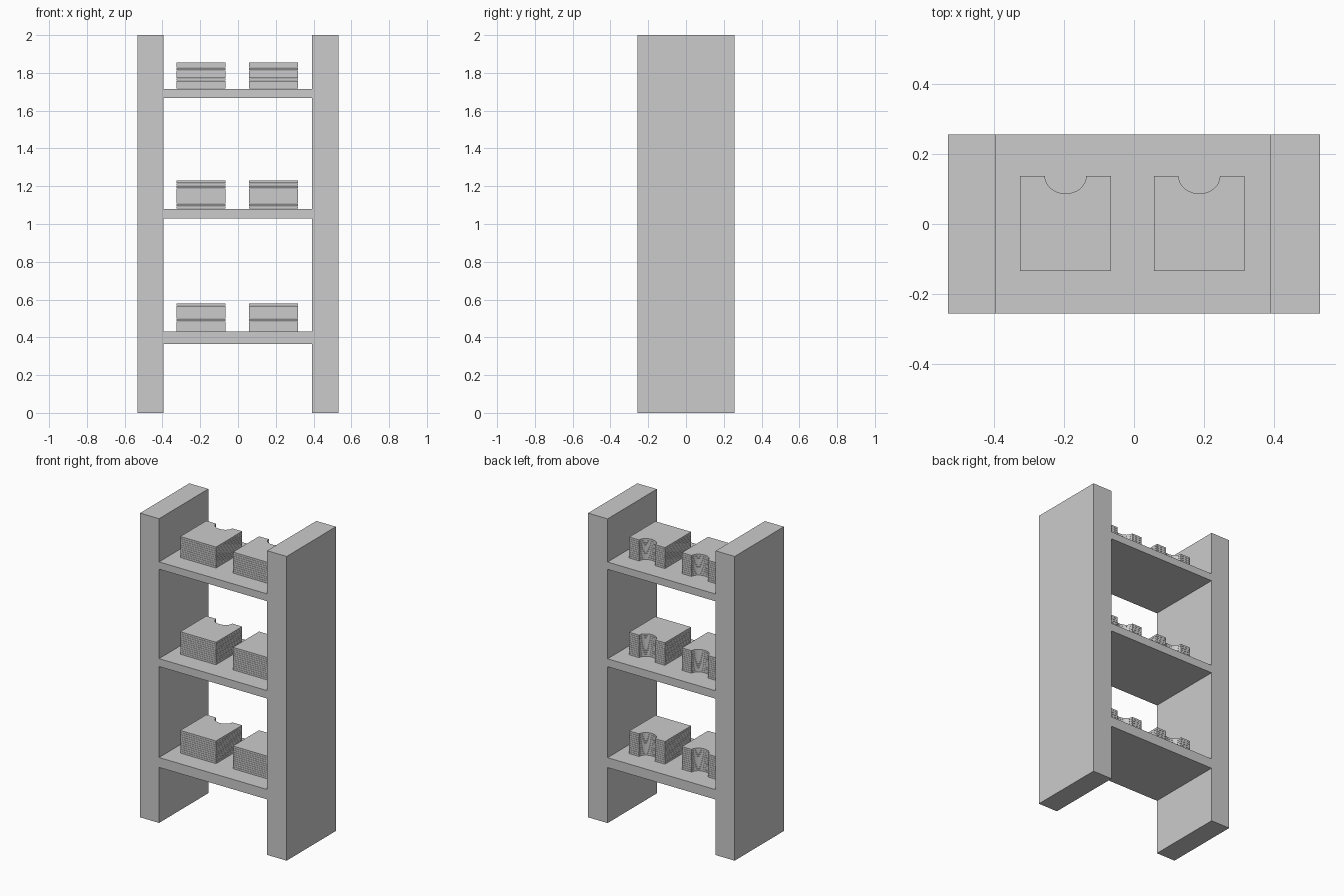
import bpy, bmesh, math

if "Cube" in bpy.data.objects:
    bpy.data.objects.remove(bpy.data.objects["Cube"])

DEPTH = 0.256   # half depth of the rack


def extrude_outline(name, outline, z0, z1):
    """Solid prism from an xy outline (counter-clockwise)."""
    bm = bmesh.new()
    face = bm.faces.new([bm.verts.new((x, y, z0)) for x, y in outline])
    res = bmesh.ops.extrude_face_region(bm, geom=[face])
    verts = [v for v in res["geom"] if isinstance(v, bmesh.types.BMVert)]
    bmesh.ops.translate(bm, verts=verts, vec=(0, 0, z1 - z0))
    bmesh.ops.recalc_face_normals(bm, faces=bm.faces)
    mesh = bpy.data.meshes.new(name)
    bm.to_mesh(mesh)
    bm.free()
    obj = bpy.data.objects.new(name, mesh)
    bpy.context.collection.objects.link(obj)
    return obj


def box(name, x0, x1, z0, z1):
    return extrude_outline(name, [(x0, -DEPTH), (x1, -DEPTH), (x1, DEPTH), (x0, DEPTH)], z0, z1)


def notched_sheet(x0, x1, y0, y1):
    """Rectangle with a rounded thumb notch in its back edge."""
    cx, rx, ry = (x0 + x1) / 2, 0.059, 0.05
    arc = [(cx + rx * math.cos(a), y1 - ry * math.sin(a))
           for a in (math.pi * i / 16 for i in range(17))]
    return [(x0, y0), (x1, y0), (x1, y1)] + arc + [(x0, y1)]


# Upright side panels
box("left_side_panel", -0.533, -0.395, 0, 2)
box("right_side_panel", 0.391, 0.533, 0, 2)

# Shelves, each carrying two stacks of notched sheets
GAP = 0.001
for level, z0, z1, top, count in (("lower", 0.365, 0.43, 0.58, 11),
                                  ("middle", 1.028, 1.08, 1.229, 11),
                                  ("upper", 1.668, 1.716, 1.855, 10)):
    box(level + "_shelf", -0.395, 0.391, z0, z1)
    pitch = (top - z1) / count
    for side, x0, x1 in (("left", -0.326, -0.066), ("right", 0.057, 0.317)):
        stack = extrude_outline(f"{level}_{side}_sheet_stack",
                                notched_sheet(x0, x1, -0.134, 0.137),
                                z1 + GAP, z1 + pitch)
        array = stack.modifiers.new("stacked_sheets", "ARRAY")
        array.count = count
        array.use_relative_offset = False
        array.use_constant_offset = True
        array.constant_offset_displace = (0, 0, pitch)
